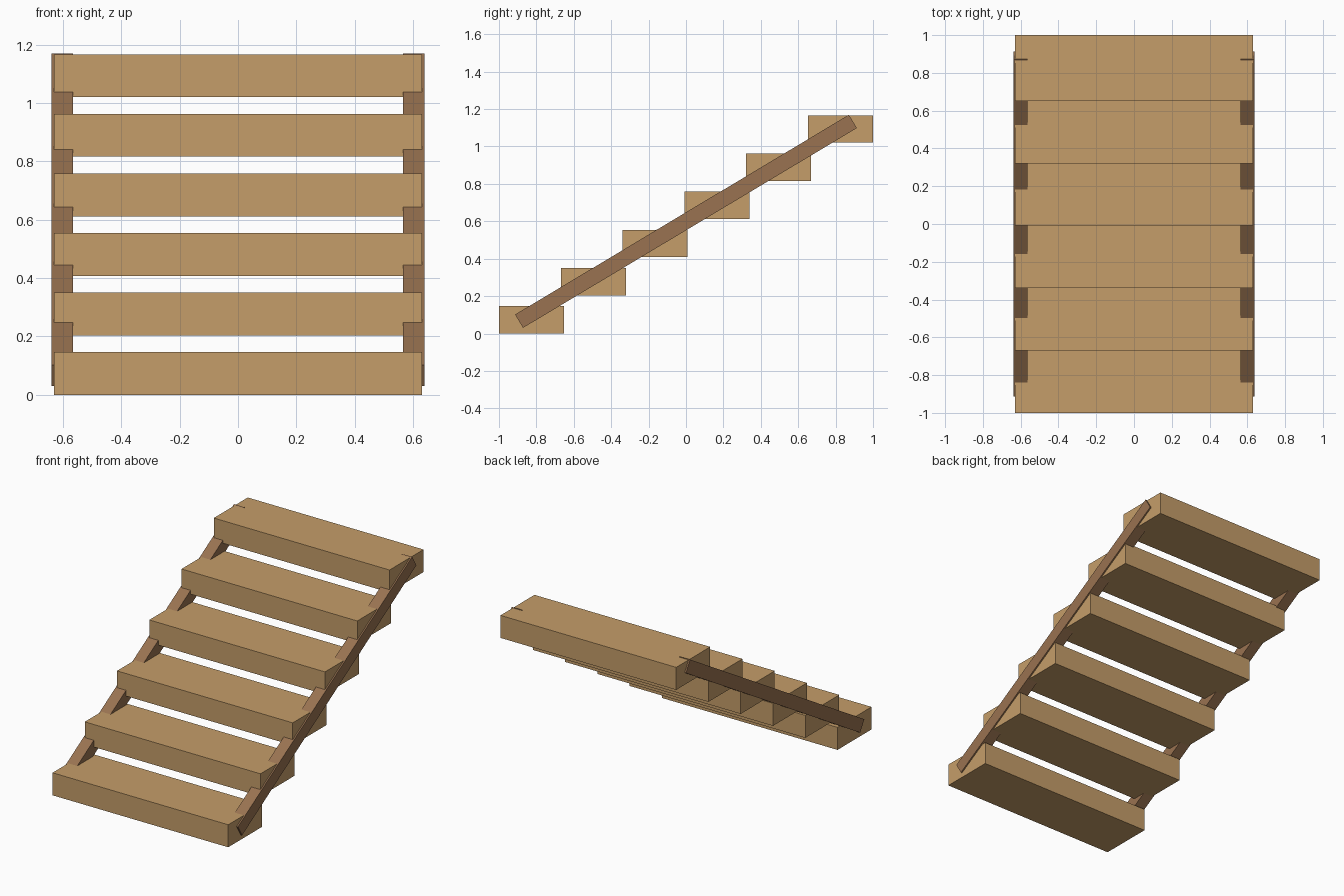
import bpy
import math

cube = bpy.data.objects.get("Cube")
if cube:
    bpy.data.objects.remove(cube, do_unlink=True)


def make_material(name, rgb):
    mat = bpy.data.materials.new(name)
    mat.use_nodes = True
    color = (*rgb, 1.0)
    mat.diffuse_color = color
    mat.node_tree.nodes["Principled BSDF"].inputs["Base Color"].default_value = color
    return mat


def make_box(name, size, location, mat, tilt=0.0):
    bpy.ops.mesh.primitive_cube_add(size=1, location=location)
    obj = bpy.context.object
    obj.name = name
    obj.scale = size
    bpy.ops.object.transform_apply(location=False, rotation=False, scale=True)
    obj.rotation_euler.x = tilt
    obj.data.materials.append(mat)
    return obj


light_wood = make_material("light_wood", (0.56, 0.34, 0.142))
dark_wood = make_material("dark_wood", (0.32, 0.17, 0.082))

# Treads: equal planks climbing from front to back
TREADS = 6
WIDTH, DEPTH, THICK = 1.26, 0.348, 0.146
RUN = (2 - DEPTH) / (TREADS - 1)
RISE = 0.204
for i in range(TREADS):
    y = -1 + DEPTH / 2 + i * RUN
    z = THICK / 2 + i * RISE
    make_box(f"tread_{i + 1}", (WIDTH, DEPTH, THICK), (0, y, z), light_wood)

# Stringers: one sloping beam through the treads on each side
for side, sign in (("left", 1), ("right", -1)):
    make_box(f"{side}_stringer", (0.074, 2.08, 0.083), (sign * 0.602, 0, 0.6),
             dark_wood, math.radians(30.9))
